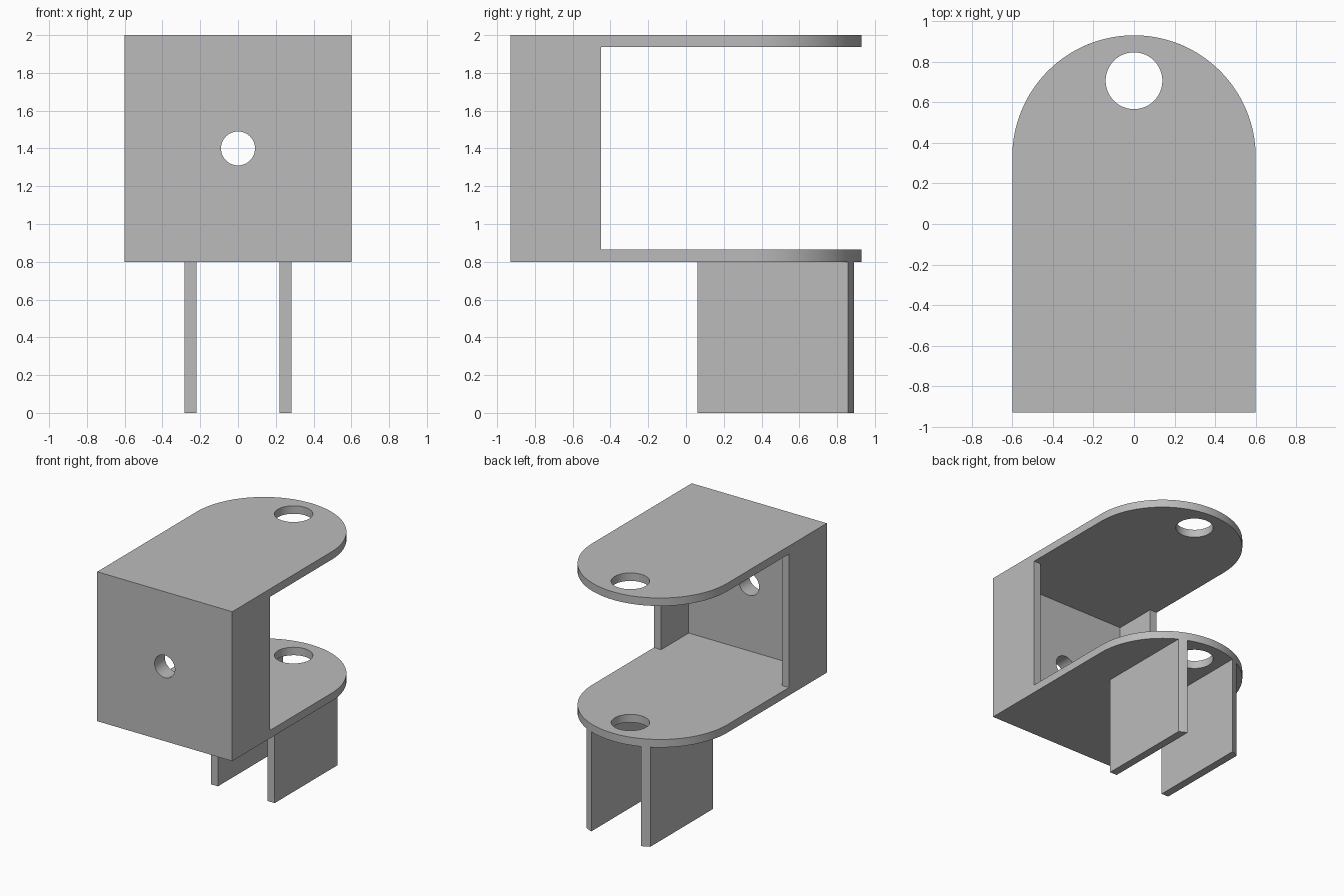
import bpy
import bmesh
import math
from mathutils import Matrix

cube = bpy.data.objects.get("Cube")
if cube:
    bpy.data.objects.remove(cube, do_unlink=True)

HALF, FRONT, ARC_Y = 0.6, -0.93, 0.33    # half width, front face, arc centre
BASE, TOP, SHEET = 0.8, 2.0, 0.064       # bracket heights, sheet thickness
SIDE_BACK, WALL_BACK = -0.45, -0.8       # rear of cheeks, rear of front wall

grey = bpy.data.materials.new("plain_grey")
grey.use_nodes = True
colour = (0.5, 0.5, 0.5, 1)
grey.diffuse_color = colour
grey.node_tree.nodes["Principled BSDF"].inputs["Base Color"].default_value = colour


def prism(name, outline, z0, z1, matrix=Matrix()):
    """Extrude a flat outline from z0 to z1."""
    bm = bmesh.new()
    face = bm.faces.new([bm.verts.new((x, y, z0)) for x, y in outline])
    out = bmesh.ops.extrude_face_region(bm, geom=[face])
    verts = [g for g in out["geom"] if isinstance(g, bmesh.types.BMVert)]
    bmesh.ops.translate(bm, verts=verts, vec=(0, 0, z1 - z0))
    bmesh.ops.transform(bm, matrix=matrix, verts=bm.verts)
    bmesh.ops.recalc_face_normals(bm, faces=bm.faces)
    mesh = bpy.data.meshes.new(name)
    bm.to_mesh(mesh)
    bm.free()
    mesh.materials.append(grey)
    obj = bpy.data.objects.new(name, mesh)
    bpy.context.collection.objects.link(obj)
    return obj


def arc(cx, cy, r, a0, a1, n):
    return [(cx + r * math.cos(a0 + (a1 - a0) * i / n),
             cy + r * math.sin(a0 + (a1 - a0) * i / n)) for i in range(n + 1)]


def circle(cx, cy, r):
    return arc(cx, cy, r, 0, math.tau, 48)[:-1]


def activate(obj):
    bpy.ops.object.select_all(action='DESELECT')
    obj.select_set(True)
    bpy.context.view_layer.objects.active = obj


def cut(obj, cutter):
    activate(obj)
    mod = obj.modifiers.new("cut", 'BOOLEAN')
    mod.operation = 'DIFFERENCE'
    mod.solver = 'EXACT'
    mod.object = cutter
    bpy.ops.object.modifier_apply(modifier=mod.name)
    bpy.data.objects.remove(cutter, do_unlink=True)


# Bracket: solid round-ended block, hollowed into two plates and a boxed front
bracket = prism("bracket", [(-HALF, FRONT), (HALF, FRONT)]
                + arc(0, ARC_Y, HALF, 0, math.pi, 64), BASE, TOP)
inner = HALF - SHEET
cavity = [(-inner, WALL_BACK), (inner, WALL_BACK), (inner, SIDE_BACK),
          (1, SIDE_BACK), (1, 1.2), (-1, 1.2), (-1, SIDE_BACK), (-inner, SIDE_BACK)]
cut(bracket, prism("cavity_cutter", cavity, BASE + SHEET, TOP - SHEET))

# Pin hole through both plates, bolt hole through the front wall
cut(bracket, prism("pin_cutter", circle(0, 0.706, 0.14), 0.5, 2.5))
cut(bracket, prism("bolt_cutter", circle(0, 1.4, 0.09), 0.6, 1.2,
                   Matrix.Rotation(math.pi / 2, 4, 'X')))

# Legs: their rear ends follow the rounded plate edge
parts = [bracket]
x_in, x_out = 0.22, 0.284
for side, label in ((1, "left_leg"), (-1, "right_leg")):
    rear = arc(0, ARC_Y, HALF, math.acos(x_out / HALF), math.acos(x_in / HALF), 6)
    outline = [(x_in, 0.06), (x_out, 0.06)] + rear
    parts.append(prism(label, [(side * x, y) for x, y in outline], 0, BASE))

for obj in parts:
    activate(obj)
    bpy.ops.object.shade_smooth_by_angle(angle=math.radians(30))
